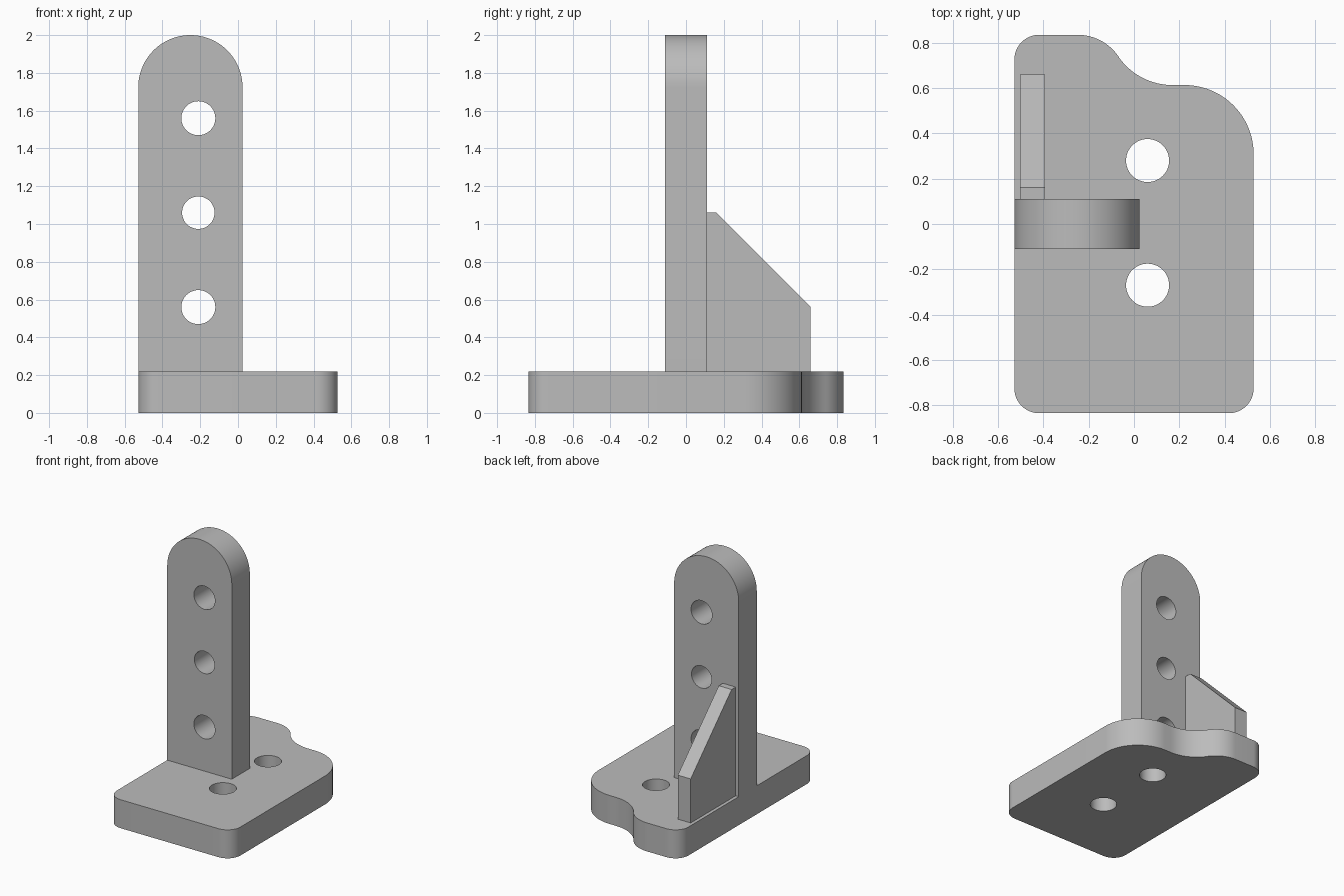
import bpy, bmesh, math
from mathutils import Matrix, Vector

default = bpy.data.objects.get("Cube")
if default:
    bpy.data.objects.remove(default, do_unlink=True)

GREY = (0.5, 0.5, 0.5, 1.0)
metal = bpy.data.materials.new("plain grey")
metal.use_nodes = True
metal.diffuse_color = GREY
metal.node_tree.nodes["Principled BSDF"].inputs["Base Color"].default_value = GREY

# Plane orientations: profile (u, v) and extrusion depth w mapped to x, y, z
FLAT = lambda u, v, w: Vector((u, v, w))
FRONT = lambda u, v, w: Vector((u, w, v))
SIDE = lambda u, v, w: Vector((w, u, v))


def arc(cx, cy, r, start, end, steps=16):
    """Points along an arc, angles in degrees."""
    angles = [math.radians(start + (end - start) * i / steps) for i in range(steps + 1)]
    return [(cx + r * math.cos(a), cy + r * math.sin(a)) for a in angles]


def extrude(name, profile, plane, low, high):
    """Solid made by sweeping a closed profile between two depths."""
    bm = bmesh.new()
    face = bm.faces.new([bm.verts.new(plane(u, v, low)) for u, v in profile])
    swept = bmesh.ops.extrude_face_region(bm, geom=[face])["geom"]
    bmesh.ops.translate(bm, vec=plane(0, 0, high - low),
                        verts=[g for g in swept if isinstance(g, bmesh.types.BMVert)])
    bmesh.ops.recalc_face_normals(bm, faces=bm.faces)
    mesh = bpy.data.meshes.new(name)
    bm.to_mesh(mesh)
    bm.free()
    obj = bpy.data.objects.new(name, mesh)
    bpy.context.collection.objects.link(obj)
    mesh.materials.append(metal)
    return obj


def activate(obj):
    bpy.ops.object.select_all(action='DESELECT')
    obj.select_set(True)
    bpy.context.view_layer.objects.active = obj


def drill(obj, holes, plane, low, high):
    """Cut round through holes given as (u, v, radius)."""
    for u, v, r in holes:
        cutter = extrude("hole_cutter", arc(u, v, r, 0, 360, 48)[:-1], plane, low, high)
        cutter.hide_render = True
        mod = obj.modifiers.new("hole", 'BOOLEAN')
        mod.operation = 'DIFFERENCE'
        mod.solver = 'EXACT'
        mod.object = cutter
        activate(obj)
        bpy.ops.object.modifier_apply(modifier=mod.name)
        bpy.data.objects.remove(cutter, do_unlink=True)


left, right, back = -0.528, 0.528, 0.835
thick, corner = 0.22, 0.11

# Base plate: rounded corners and an S-shaped step along the back edge
outline = (
    arc(left + corner, -back + corner, corner, 180, 270)
    + arc(right - corner, -back + corner, corner, 270, 360)
    + arc(right - 0.305, 0.308, 0.305, 0, 90, 24)
    + arc(0.17, 0.903, 0.29, 270, 214.5)
    + arc(-0.25, 0.615, 0.22, 34.5, 90)
    + arc(left + corner, back - corner, corner, 90, 180)
)
base = extrude("base_plate", outline, FLAT, 0, thick)
drill(base, [(0.06, 0.28, 0.095), (0.06, -0.27, 0.095)], FLAT, -0.1, thick + 0.1)

# Upright: flush with the left edge of the plate, with a round top
radius = 0.276
outline = ([(left, thick), (left + 2 * radius, thick)]
           + arc(left + radius, 2 - radius, radius, 0, 180, 48))
upright = extrude("upright", outline, FRONT, -0.11, 0.11)
drill(upright, [(-0.21, 0.56, 0.09), (-0.21, 1.06, 0.086), (-0.21, 1.56, 0.09)],
      FRONT, -0.3, 0.3)

# Support rib behind the upright
outline = [(0.11, thick), (0.66, thick), (0.66, 0.56), (0.16, 1.06), (0.11, 1.06)]
rib = extrude("support_rib", outline, SIDE, -0.502, -0.392)

for part in (base, upright, rib):
    activate(part)
    bpy.ops.object.shade_smooth_by_angle(angle=math.radians(30))
